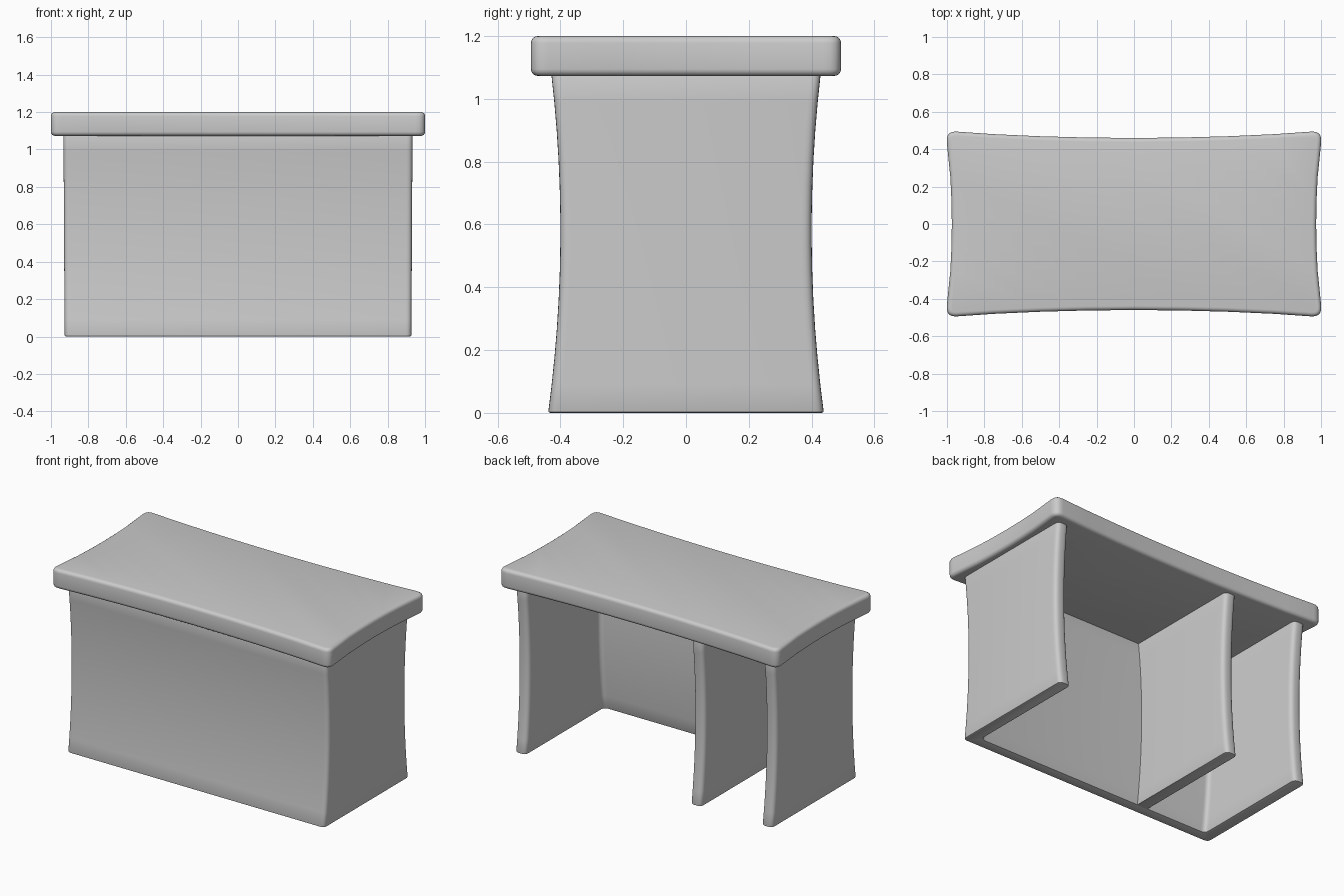
import bpy, bmesh
from mathutils import Vector

if "Cube" in bpy.data.objects:
    bpy.data.objects.remove(bpy.data.objects["Cube"])


def round_outline(points, steps=5):
    """points are (x, y, radius); every non-zero radius becomes a small curve."""
    out = []
    n = len(points)
    for i, (x, y, r) in enumerate(points):
        p = Vector((x, y))
        if r == 0:
            out.append(p)
            continue
        a = p + (Vector(points[i - 1][:2]) - p).normalized() * r
        b = p + (Vector(points[(i + 1) % n][:2]) - p).normalized() * r
        for k in range(steps + 1):
            t = k / steps
            w = 0.6 * 2 * t * (1 - t) / 0.6
            out.append(a * (1 - t) ** 2 + p * w + b * t ** 2)
    return out


def loft(name, outline_at, levels, bevel, segments):
    """Stack the outline at each height, cap the ends and round the rims."""
    bm = bmesh.new()
    rings = [[bm.verts.new((p.x, p.y, z)) for p in outline_at(z)] for z in levels]
    for lo, hi in zip(rings, rings[1:]):
        for i in range(len(lo)):
            j = (i + 1) % len(lo)
            bm.faces.new((lo[i], lo[j], hi[j], hi[i]))
    bm.faces.new(rings[0])
    bm.faces.new(rings[-1])
    bmesh.ops.recalc_face_normals(bm, faces=bm.faces)
    rims = [e for e in bm.edges if e.calc_face_angle(0) > 1.2
            and abs(e.verts[0].co.z - e.verts[1].co.z) < 1e-5]
    bmesh.ops.bevel(bm, geom=rims, offset=bevel, segments=segments,
                    profile=0.5, affect='EDGES', clamp_overlap=True)
    mesh = bpy.data.meshes.new(name)
    bm.to_mesh(mesh)
    bm.free()
    obj = bpy.data.objects.new(name, mesh)
    bpy.context.collection.objects.link(obj)
    bpy.ops.object.select_all(action='DESELECT')
    obj.select_set(True)
    bpy.context.view_layer.objects.active = obj
    bpy.ops.object.shade_smooth_by_angle(angle=0.6)
    return obj


# Waisted half depth and slightly tapered half width of the base
def half_depth(z):
    return 0.40 + 0.039 * ((z - 0.58) / 0.58) ** 2


def half_width(z):
    return 0.927 + 0.006 * z / 1.07


SIDE, FRONT, R = 0.08, 0.07, 0.032
LEVELS = [1.08 * i / 12 for i in range(13)]


# Front and side panels, one U-shaped shell open at the back
def shell_outline(z):
    d, w = half_depth(z), half_width(z)
    i, f = w - SIDE, -d + FRONT
    return round_outline([(-w, -d, R), (w, -d, R), (w, d, R), (i, d, R),
                          (i, f, R), (-i, f, R), (-i, d, R), (-w, d, R)])


loft("base_panels", shell_outline, LEVELS, 0.007, 2)


# Inner divider, off centre, tucked into the front panel
def divider_outline(z):
    d = half_depth(z)
    a, b, f = -0.415, -0.335, -d + FRONT - 0.01
    return round_outline([(a, f, 0), (b, f, 0), (b, d, R), (a, d, R)])


loft("divider", divider_outline, LEVELS, 0.007, 2)


# Table top with inward-curving sides and rounded corners
def top_outline(z):
    steps = [-0.75, -0.5, -0.25, 0, 0.25, 0.5, 0.75]
    cx, cy, r = 1.007, 0.498, 0.06
    long_side = [(x, -(0.46 + 0.036 * x * x), 0) for x in steps]
    short_side = [(0.974 + 0.031 * t * t, t * cy, 0) for t in steps[1:-1]]
    half = [(-cx, -cy, r)] + long_side + [(cx, -cy, r)] + short_side
    return round_outline(half + [(-x, -y, q) for x, y, q in half])


loft("table_top", top_outline, [1.073, 1.2], 0.022, 4)
